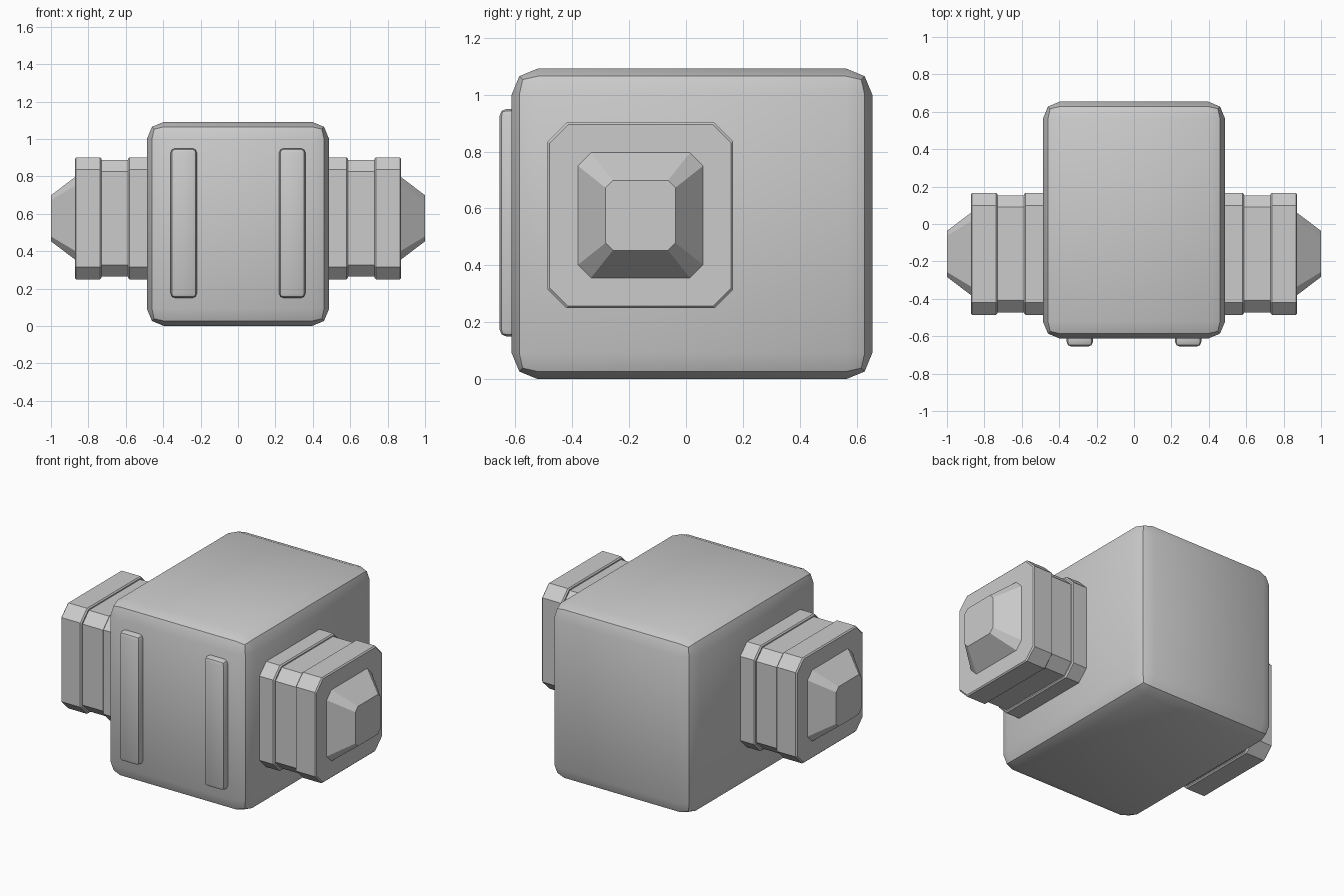
import bpy, bmesh
from math import radians

if "Cube" in bpy.data.objects:
    bpy.data.objects.remove(bpy.data.objects["Cube"])


def finish(obj):
    bpy.ops.object.select_all(action='DESELECT')
    obj.select_set(True)
    bpy.context.view_layer.objects.active = obj
    bpy.ops.object.shade_smooth_by_angle(angle=radians(30))


def add_object(name, bm):
    mesh = bpy.data.meshes.new(name)
    bmesh.ops.recalc_face_normals(bm, faces=bm.faces[:])
    bm.to_mesh(mesh)
    bm.free()
    obj = bpy.data.objects.new(name, mesh)
    bpy.context.collection.objects.link(obj)
    return obj


def rounded_box(name, lo, hi, radius):
    bm = bmesh.new()
    bmesh.ops.create_cube(bm, size=1)
    for v in bm.verts:
        v.co = [(a + b) / 2 + c * (b - a) for a, b, c in zip(lo, hi, v.co)]
    bmesh.ops.bevel(bm, geom=bm.edges[:], offset=radius, segments=2,
                    profile=0.5, affect='EDGES')
    obj = add_object(name, bm)
    finish(obj)
    return obj


def octagon_loft(name, stations, cy, cz):
    # Chamfered square sections (x, half size, chamfer) joined along x
    bm = bmesh.new()
    rings = []
    for x, h, c in stations:
        k = h - c
        pts = [(h, -k), (h, k), (k, h), (-k, h), (-h, k), (-h, -k), (-k, -h), (k, -h)]
        rings.append([bm.verts.new((x, cy + y, cz + z)) for y, z in pts])
    for a, b in zip(rings, rings[1:]):
        for i in range(8):
            j = (i + 1) % 8
            bm.faces.new((a[i], a[j], b[j], b[i]))
    bm.faces.new(rings[0])
    bm.faces.new(rings[-1])
    return add_object(name, bm)


# Main rounded block
rounded_box("body", (-0.487, -0.613, 0), (0.487, 0.655, 1.092), 0.092)

# Two raised strips on the front
for side, x in (("left", -0.29), ("right", 0.29)):
    rounded_box(side + "_front_strip", (x - 0.07, -0.655, 0.15),
                (x + 0.07, -0.57, 0.95), 0.024)

# Side pods: collar, groove, outer ring and tapered tip, mirrored in x
big, low, e = 0.326, 0.312, 0.007
stations = [
    (0.47, big, 0.066),
    (0.587 - e, big, 0.066), (0.587, big - e, 0.064),
    (0.587, low, 0.062), (0.731, low, 0.062),
    (0.731, big - e, 0.064), (0.731 + e, big, 0.066),
    (0.872 - e, big, 0.066), (0.872, big - e, 0.064),
    (0.872, 0.22, 0.046), (1.0, 0.123, 0.026),
]
pod = octagon_loft("side_pods", stations, -0.16, 0.576)
mirror = pod.modifiers.new("mirror", 'MIRROR')
mirror.use_axis[0] = True
mirror.use_mirror_merge = False
